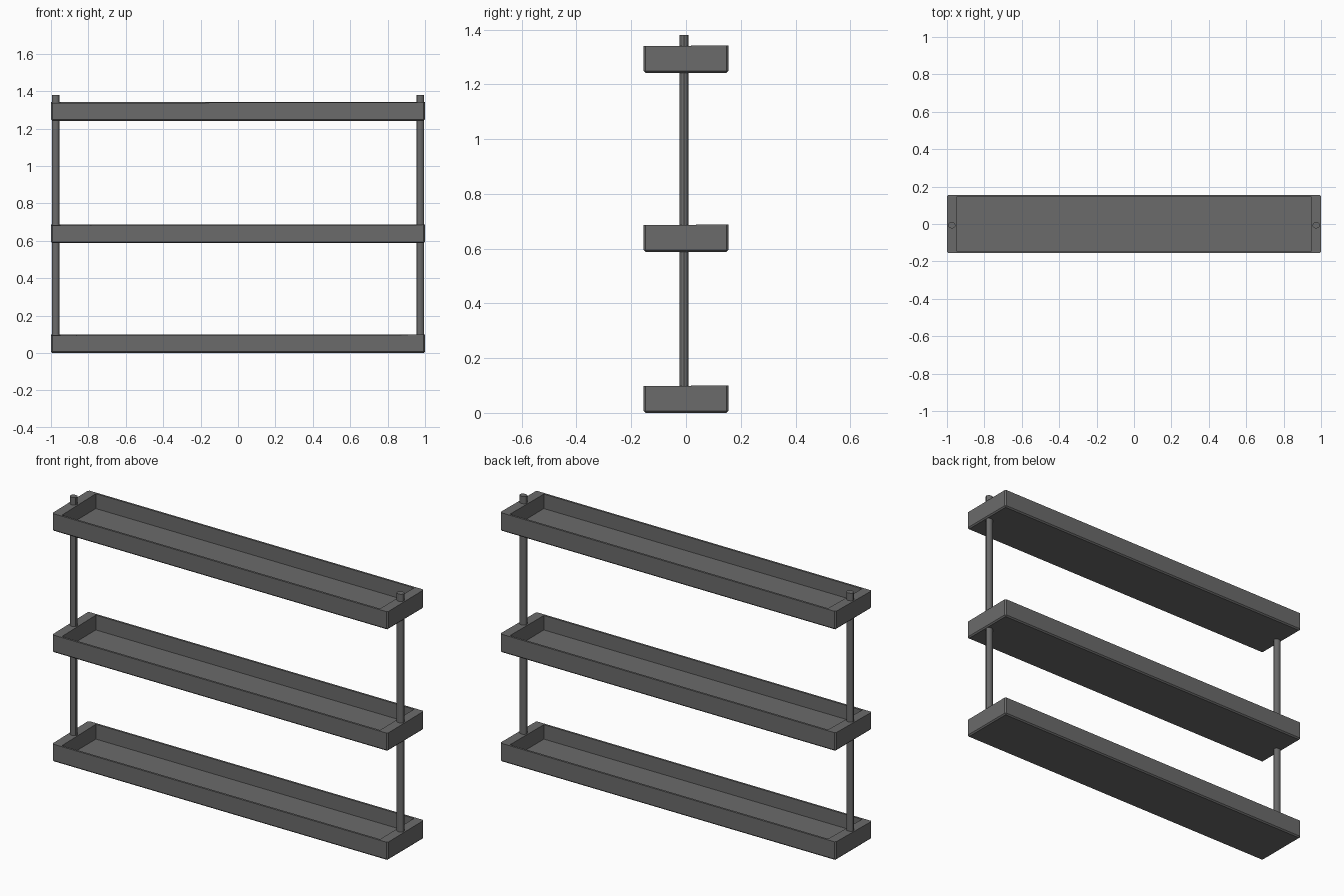
import bpy, bmesh
from mathutils import Vector

if "Cube" in bpy.data.objects:
    bpy.data.objects.remove(bpy.data.objects["Cube"])

grey = bpy.data.materials.new("dark_grey")
grey.diffuse_color = (0.147, 0.147, 0.147, 1)
grey.use_nodes = True
grey.node_tree.nodes["Principled BSDF"].inputs["Base Color"].default_value = grey.diffuse_color


def finish(name, bm):
    bmesh.ops.recalc_face_normals(bm, faces=bm.faces)
    mesh = bpy.data.meshes.new(name)
    bm.to_mesh(mesh)
    bm.free()
    mesh.materials.append(grey)
    obj = bpy.data.objects.new(name, mesh)
    bpy.context.collection.objects.link(obj)
    return obj


# Shallow tray: worn outer edges, thin long walls, thick end blocks
def tray(name, z0, height=0.1):
    bm = bmesh.new()
    bmesh.ops.create_cube(bm, size=1)
    for v in bm.verts:
        v.co = Vector((v.co.x * 2, v.co.y * 0.31, z0 + (v.co.z + 0.5) * height))
    # soften the vertical corners and the bottom edges
    edges = [e for e in bm.edges
             if all(v.co.z < z0 + 0.001 for v in e.verts)
             or abs(e.verts[0].co.z - e.verts[1].co.z) > 0.01]
    bmesh.ops.bevel(bm, geom=edges, offset=0.007, segments=1, affect='EDGES')
    # sink the recess
    bm.faces.ensure_lookup_table()
    top = max((f for f in bm.faces if f.normal.z > 0.9), key=lambda f: f.calc_area())
    rim = bmesh.ops.inset_region(bm, faces=[top], thickness=0.01)["faces"]
    for v in top.verts:
        v.co.x = 0.948 if v.co.x > 0 else -0.948
        v.co.y = 0.144 if v.co.y > 0 else -0.144
    bmesh.ops.remove_doubles(bm, verts=list(top.verts), dist=0.002)
    floor = max((f for f in bm.faces if f.normal.z > 0.9), key=lambda f: f.calc_area())
    ext = bmesh.ops.extrude_discrete_faces(bm, faces=[floor])["faces"][0]
    for v in ext.verts:
        v.co.z = z0 + 0.02
    # front rim, and especially the left corner, is worn lower
    for v in bm.verts:
        if v.co.z > z0 + height - 0.001 and v.co.y < 0:
            v.co.z -= 0.005 if v.co.x < 0 else 0.002
    return finish(name, bm)


for label, z in (("bottom", 0.0), ("middle", 0.588), ("top", 1.242)):
    tray(label + "_tray", z)

# Round upright posts through the end blocks
for label, x in (("left", -0.974), ("right", 0.974)):
    bm = bmesh.new()
    bmesh.ops.create_cone(bm, cap_ends=True, segments=12, radius1=0.02, radius2=0.02, depth=1.36)
    for v in bm.verts:
        v.co = Vector((v.co.x + x, v.co.y * 0.85 - 0.007, v.co.z + 0.70))
    post = finish(label + "_post", bm)
    bpy.ops.object.select_all(action='DESELECT')
    post.select_set(True)
    bpy.context.view_layer.objects.active = post
    bpy.ops.object.shade_smooth_by_angle()
